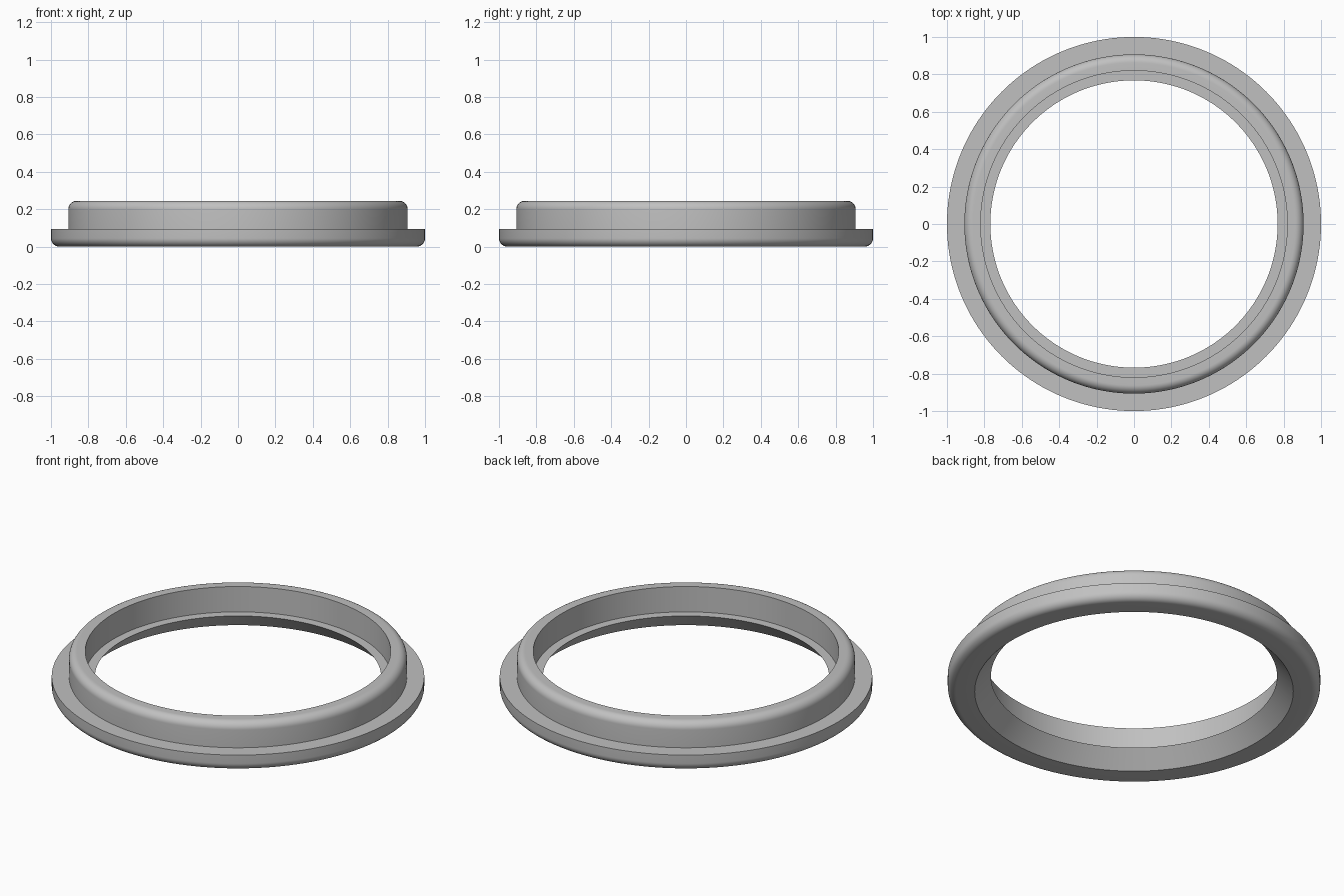
import bpy, bmesh, math

cube = bpy.data.objects.get("Cube")
if cube:
    bpy.data.objects.remove(cube, do_unlink=True)

SEGMENTS = 160
FILLET = 0.045
FLANGE_R, COLLAR_R, BORE_R, LIP_R, FLARE_R = 1.0, 0.907, 0.82, 0.768, 0.855
FLANGE_Z, TOP_Z = 0.095, 0.245


def arc(cx, cz, radius, start, end, steps=10):
    """Points of a rounded corner in the radius/height plane."""
    angles = [math.radians(start + (end - start) * i / steps) for i in range(steps + 1)]
    return [(cx + radius * math.cos(a), cz + radius * math.sin(a)) for a in angles]


def lathe(name, profile, material):
    """Turn a closed profile around the z axis."""
    bm = bmesh.new()
    verts = [bm.verts.new((r, 0, z)) for r, z in profile]
    edges = [bm.edges.new((v, verts[i - 1])) for i, v in enumerate(verts)]
    bmesh.ops.spin(bm, geom=verts + edges, cent=(0, 0, 0), axis=(0, 0, 1),
                   angle=math.tau, steps=SEGMENTS, use_merge=True)
    bmesh.ops.remove_doubles(bm, verts=bm.verts[:], dist=1e-5)
    bmesh.ops.recalc_face_normals(bm, faces=bm.faces[:])
    mesh = bpy.data.meshes.new(name)
    bm.to_mesh(mesh)
    bm.free()
    mesh.materials.append(material)
    obj = bpy.data.objects.new(name, mesh)
    bpy.context.collection.objects.link(obj)
    bpy.ops.object.select_all(action='DESELECT')
    obj.select_set(True)
    bpy.context.view_layer.objects.active = obj
    bpy.ops.object.shade_smooth_by_angle(angle=math.radians(30))
    return obj


# Plain grey material
grey = bpy.data.materials.new("plain_grey")
grey.use_nodes = True
colour = (0.53, 0.53, 0.53, 1)
grey.diffuse_color = colour
grey.node_tree.nodes["Principled BSDF"].inputs["Base Color"].default_value = colour

# Flanged ring: flared underside, rounded flange, collar with rounded rim, stepped bore
profile = [(FLARE_R, 0)]
profile += arc(FLANGE_R - FILLET, FILLET, FILLET, -90, 0)
profile += [(FLANGE_R, FLANGE_Z), (COLLAR_R, FLANGE_Z)]
profile += arc(COLLAR_R - FILLET, TOP_Z - FILLET, FILLET, 0, 90)
profile += [(BORE_R, TOP_Z), (BORE_R, FLANGE_Z), (LIP_R, FLANGE_Z)]
lathe("flanged_ring", profile, grey)
